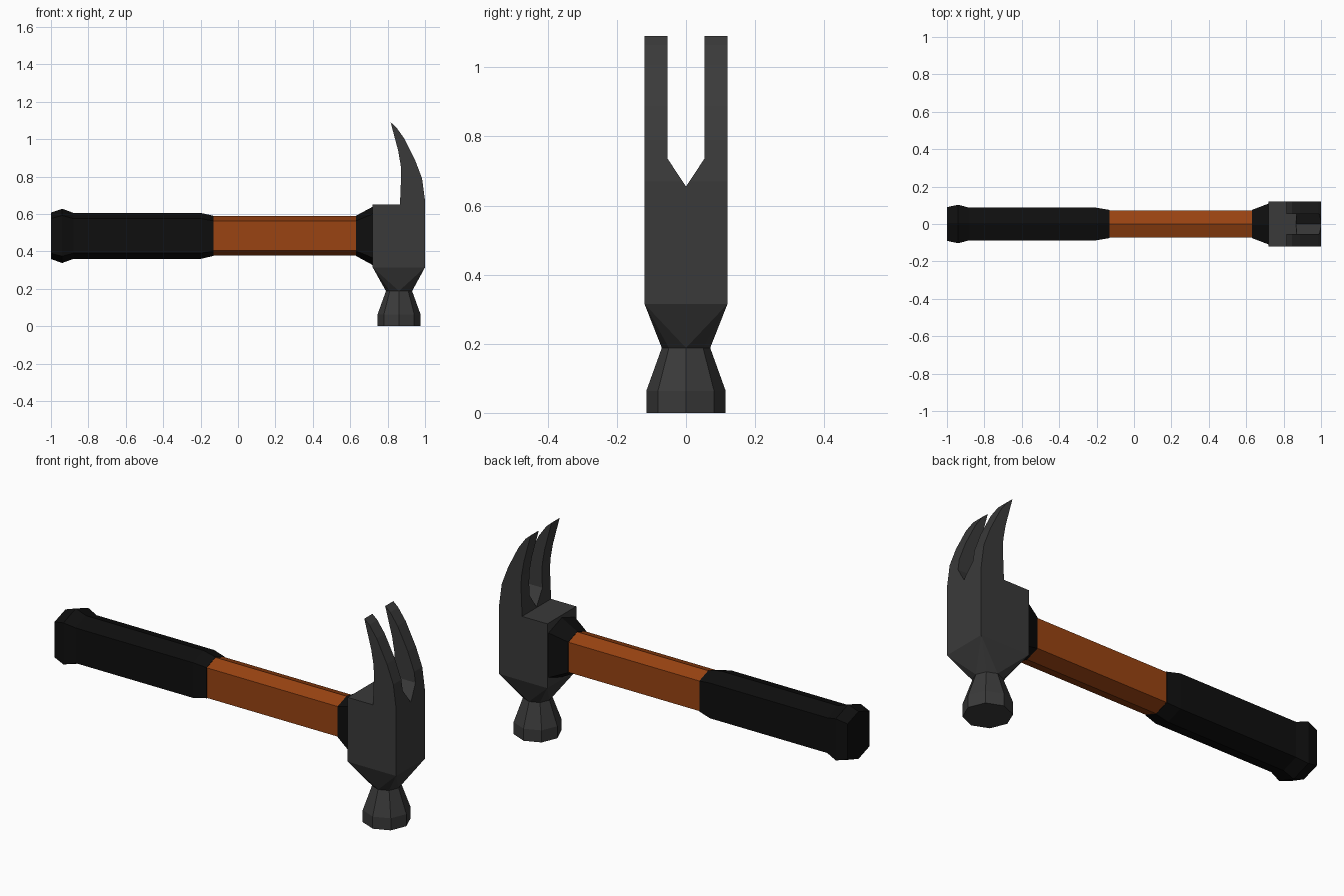
import bpy, bmesh, math

if "Cube" in bpy.data.objects:
    bpy.data.objects.remove(bpy.data.objects["Cube"])


def material(name, color):
    m = bpy.data.materials.new(name)
    m.diffuse_color = (*color, 1)
    m.use_nodes = True
    m.node_tree.nodes["Principled BSDF"].inputs["Base Color"].default_value = m.diffuse_color
    return m


STEEL = material("dark steel", (0.042, 0.042, 0.042))
WOOD = material("orange wood", (0.32, 0.056, 0.006))
RUBBER = material("black rubber", (0.0045, 0.0045, 0.0045))


def finish(name, bm, mat):
    bmesh.ops.recalc_face_normals(bm, faces=bm.faces)
    mesh = bpy.data.meshes.new(name)
    bm.to_mesh(mesh)
    bm.free()
    obj = bpy.data.objects.new(name, mesh)
    bpy.context.collection.objects.link(obj)
    if mat:
        mesh.materials.append(mat)
    return obj


def loft(name, rings, mat):
    """Join closed rings of points with side faces and cap both ends."""
    bm = bmesh.new()
    loops = [[bm.verts.new(p) for p in ring] for ring in rings]
    n = len(loops[0])
    for a, b in zip(loops, loops[1:]):
        for i in range(n):
            j = (i + 1) % n
            bm.faces.new((a[i], a[j], b[j], b[i]))
    bm.faces.new(loops[0])
    bm.faces.new(loops[-1])
    return finish(name, bm, mat)


AXIS_Z = 0.483


def hexagon(x, half_y, half_z):
    """Handle section with a shallow ridge along the top and bottom."""
    s = half_z * 0.75
    pts = [(0, half_z), (half_y, s), (half_y, -s), (0, -half_z), (-half_y, -s), (-half_y, s)]
    return [(x, y, AXIS_Z + z) for y, z in pts]


# Handle: grip with flared butt, wooden shaft, collar
loft("grip", [hexagon(-1.0, 0.09, 0.124), hexagon(-0.94, 0.103, 0.145),
              hexagon(-0.88, 0.087, 0.123), hexagon(-0.20, 0.087, 0.123),
              hexagon(-0.13, 0.075, 0.107)], RUBBER)
loft("shaft", [hexagon(-0.13, 0.073, 0.105), hexagon(0.63, 0.073, 0.105)], WOOD)
loft("collar", [hexagon(0.63, 0.075, 0.107), hexagon(0.722, 0.11, 0.157)], RUBBER)

# Head block with curved claw, as one side profile
profile = [(0.72, 0.315), (1.0, 0.315), (1.0, 0.67), (0.984, 0.79), (0.947, 0.888),
           (0.888, 1.005), (0.845, 1.065), (0.816, 1.09), (0.856, 0.94), (0.87, 0.86),
           (0.872, 0.80), (0.866, 0.652), (0.72, 0.652)]
head = loft("claw_head", [[(x, y, z) for x, z in profile] for y in (-0.12, 0.12)], STEEL)

# V-bottomed slot between the two claws
slot = [(0, 0.655), (0.053, 0.735), (0.053, 1.3), (-0.053, 1.3), (-0.053, 0.735)]
cutter = loft("slot_cutter", [[(x, y, z) for y, z in slot] for x in (0.6, 1.2)], STEEL)
cutter.hide_render = True
cutter.hide_viewport = True
cut = head.modifiers.new("claw slot", 'BOOLEAN')
cut.operation = 'DIFFERENCE'
cut.solver = 'EXACT'
cut.object = cutter

CX = 0.861


def octagon(z, r):
    return [(CX + r * math.cos(i * math.pi / 4), r * math.sin(i * math.pi / 4), z)
            for i in range(8)]


# Neck tapering from the square block to the octagonal throat
bm = bmesh.new()
corners = [(x, y, 0.315) for x in (0.72, 1.0) for y in (-0.12, 0.12)]
for p in corners + octagon(0.188, 0.07):
    bm.verts.new(p)
bmesh.ops.convex_hull(bm, input=bm.verts)
finish("neck", bm, STEEL)

# Striking face
loft("striking_face", [octagon(0.188, 0.07), octagon(0.063, 0.115), octagon(0, 0.115)], STEEL)
